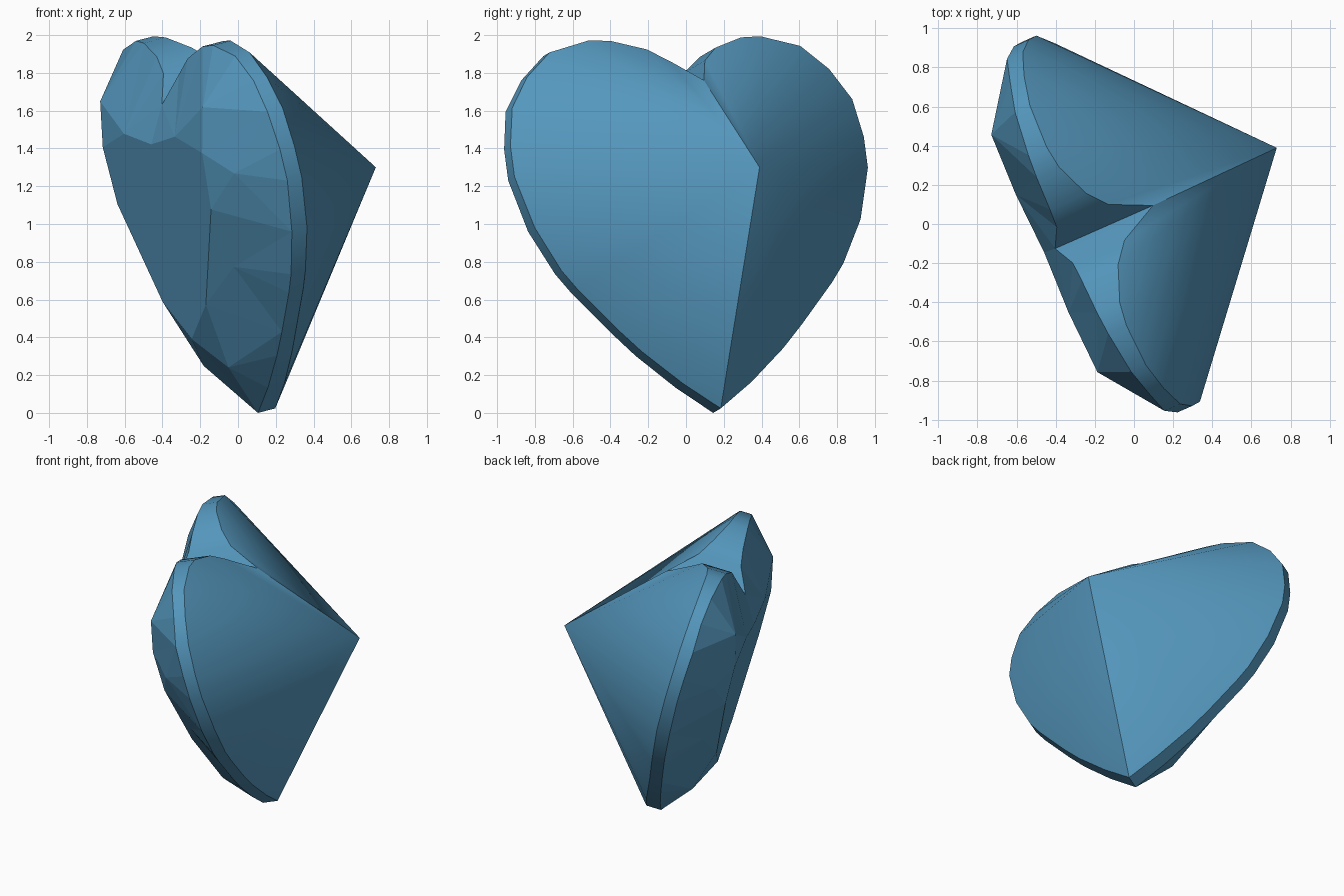
import bpy, bmesh
from mathutils import Vector

if "Cube" in bpy.data.objects:
    bpy.data.objects.remove(bpy.data.objects["Cube"])

# Gem frame: apex of the pavilion, axis, heart "up" and heart "side"
APEX = Vector((0.73, 0.40, 1.31))
N = Vector((0.890, 0.392, 0.2315)).normalized()
V = Vector((-0.2025, -0.1155, 0.972))
V = (V - N * V.dot(N)).normalized()
U = V.cross(N)

# Half of the heart girdle: side, up, depth of pavilion rim, depth of crown rim
GIRDLE = [(0, .61, .572, 1.134), (.1, .757, .748, 1.045), (.2, .84, .812, 1.02),
          (.38, .905, .87, 1.0), (.5, .912, .885, .99), (.727, .855, .89, .975),
          (.876, .724, .885, .965), (.986, .557, .88, .97), (1.025, .35, .875, .96),
          (1.025, .18, .87, .955), (.945, -.1, .865, .955), (.818, -.335, .87, .955),
          (.74, -.436, .87, .955), (.54, -.656, .87, .955), (.41, -.788, .865, .955),
          (.2, -.968, .855, .953), (0, -1.11, .85, .953)]
# Half of the crown: side, up, depth, last girdle point reached by its fan
TABLE = 1.24
CROWN = [(0, .42, TABLE, 0), (.33, .47, TABLE, 3), (.665, .627, 1.192, 7),
         (.645, .388, TABLE, 7), (.80, .26, 1.15, 10), (.607, .08, TABLE, 10),
         (.54, -.255, 1.15, 13), (.28, -.445, TABLE, 13), (.16, -.815, 1.135, 16),
         (0, -.64, TABLE, 16)]

bm = bmesh.new()


def vert(u, v, w):
    return bm.verts.new(APEX + U * u + V * v - N * w)


def face(verts, smooth=False):
    f = bm.faces.new(verts)
    f.smooth = smooth


apex = vert(0, 0, 0)
table_halves = []
for side in (1, -1):
    low = [vert(side * u, v, wp) for u, v, wp, wc in GIRDLE]
    high = [vert(side * u, v, wc) for u, v, wp, wc in GIRDLE]
    inner = [vert(side * u, v, w) for u, v, w, e in CROWN]

    # pavilion fan and girdle band
    for i in range(len(GIRDLE) - 1):
        face((apex, low[i], low[i + 1]), True)
        face((low[i], high[i], high[i + 1], low[i + 1]), True)

    # crown facets between girdle and table
    j = 0
    for k, (u, v, w, end) in enumerate(CROWN):
        while j < end:
            face((inner[k], high[j], high[j + 1]))
            j += 1
        if k + 1 < len(CROWN):
            face((inner[k], high[j], inner[k + 1]))

    # star facets beside the table
    for k in range(2, 9, 2):
        face((inner[k - 1], inner[k], inner[k + 1]))
    table_halves.append([p for p, c in zip(inner, CROWN) if c[2] == TABLE])

# table
right, left = table_halves
bmesh.ops.contextual_create(bm, geom=[])
face(right)
face(left)
bmesh.ops.remove_doubles(bm, verts=bm.verts, dist=1e-4)
bmesh.ops.recalc_face_normals(bm, faces=bm.faces)

# crisp rims, notch and tip
for e in bm.edges:
    if len(e.link_faces) == 2:
        a, b = e.link_faces
        e.smooth = a.smooth and b.smooth and e.calc_face_angle(0) < 0.52

# centre on the ground
for axis in range(3):
    vals = [p.co[axis] for p in bm.verts]
    shift = min(vals) if axis == 2 else (min(vals) + max(vals)) / 2
    for p in bm.verts:
        p.co[axis] -= shift

mesh = bpy.data.meshes.new("heart_gem")
bm.to_mesh(mesh)
bm.free()
gem = bpy.data.objects.new("heart_gem", mesh)
bpy.context.collection.objects.link(gem)
mat = bpy.data.materials.new("gem_blue")
mat.diffuse_color = (0.09, 0.31, 0.51, 1)
mat.use_nodes = True
mat.node_tree.nodes["Principled BSDF"].inputs["Base Color"].default_value = mat.diffuse_color
mesh.materials.append(mat)
